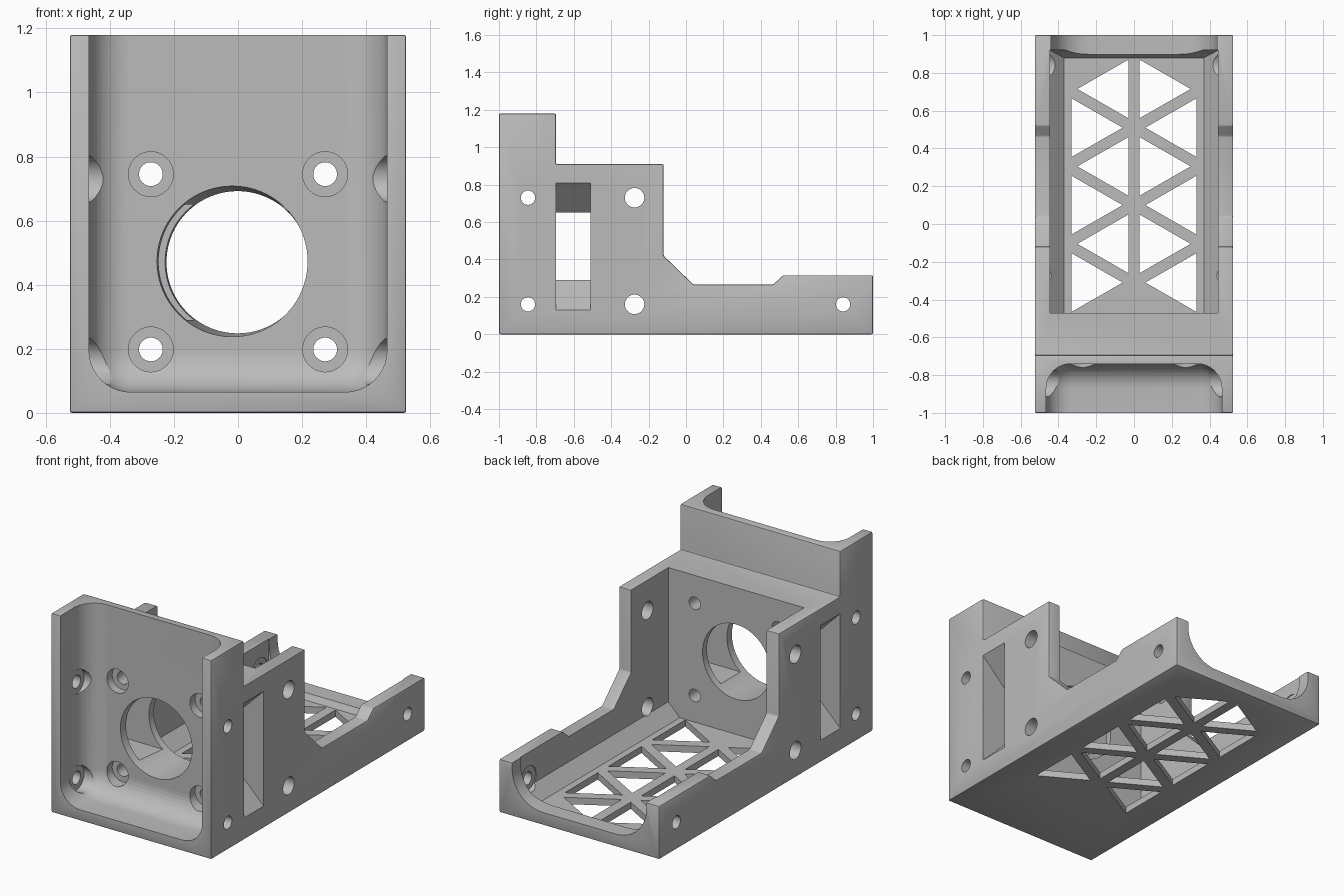
import bpy, bmesh, math

cube = bpy.data.objects.get("Cube")
if cube:
    bpy.data.objects.remove(cube, do_unlink=True)

grey = bpy.data.materials.new("plain_grey")
grey.use_nodes = True
grey.diffuse_color = (0.5, 0.5, 0.5, 1)
grey.node_tree.nodes["Principled BSDF"].inputs["Base Color"].default_value = (0.5, 0.5, 0.5, 1)


def loft(name, rings, bevel=0.0, segments=2):
    """Closed solid skinned through rings of matching points."""
    bm = bmesh.new()
    loops = [[bm.verts.new(p) for p in ring] for ring in rings]
    n = len(loops[0])
    for a, b in zip(loops, loops[1:]):
        for i in range(n):
            j = (i + 1) % n
            bm.faces.new((a[i], a[j], b[j], b[i]))
    bm.faces.new(loops[0][::-1])
    bm.faces.new(loops[-1])
    bmesh.ops.recalc_face_normals(bm, faces=bm.faces[:])
    if bevel:
        bmesh.ops.bevel(bm, geom=bm.edges[:], offset=bevel, segments=segments,
                        profile=0.5, affect='EDGES', clamp_overlap=True)
        bmesh.ops.recalc_face_normals(bm, faces=bm.faces[:])
    mesh = bpy.data.meshes.new(name)
    bm.to_mesh(mesh)
    bm.free()
    mesh.materials.append(grey)
    obj = bpy.data.objects.new(name, mesh)
    bpy.context.collection.objects.link(obj)
    return obj


def rect(x, y0, y1, z):
    return [(-x, y0, z), (x, y0, z), (x, y1, z), (-x, y1, z)]


def circle(axis, along, u, v, r, n=48):
    pts = []
    for i in range(n):
        t = 2 * math.pi * i / n
        a, b = u + r * math.cos(t), v + r * math.sin(t)
        pts.append((along, a, b) if axis == 'x' else (a, along, b))
    return pts


def cut(cutter):
    """Subtract a cutter from the body and discard it."""
    cutter.hide_render = True
    mod = body.modifiers.new("cut", 'BOOLEAN')
    mod.operation = 'DIFFERENCE'
    mod.solver = 'EXACT'
    mod.object = cutter
    bpy.ops.object.modifier_apply(modifier=mod.name)
    bpy.data.objects.remove(cutter, do_unlink=True)


def drill(axis, u, v, r, start, end):
    cut(loft("drill", [circle(axis, start, u, v, r), circle(axis, end, u, v, r)]))


# Body: stepped side profile extruded across the width
HALF = 0.525
profile = [(-1, 0), (1, 0), (1, 0.315), (0.52, 0.315), (0.465, 0.265), (0.04, 0.265),
           (-0.12, 0.42), (-0.12, 0.91), (-0.695, 0.91), (-0.695, 1.18), (-1, 1.18)]
body = loft("bracket_body", [[(x, y, z) for y, z in profile] for x in (-HALF, HALF)], bevel=0.007)
bpy.ops.object.select_all(action='DESELECT')
bpy.context.view_layer.objects.active = body
body.select_set(True)

# Front pocket with filleted inner corners, open to the front and top
cut(loft("front_pocket", [rect(0.465, -1.5, -0.74, 0.065), rect(0.465, -1.5, -0.74, 1.6)],
         bevel=0.13, segments=10))

# Rear tray with sloped lower edges
cut(loft("rear_tray", [rect(0.37, -0.47, 0.88, 0.04), rect(0.445, -0.47, 0.92, 0.115),
                       rect(0.445, -0.47, 0.92, 1.5)]))

# Rounded opening in the rear end wall
cut(loft("rear_opening", [rect(0.44, 0.5, 1.5, 0.075), rect(0.44, 0.5, 1.5, 1.0)],
         bevel=0.2, segments=12))

# Large bore, slightly skewed through the mounting wall
cut(loft("bore", [circle('y', -0.76, -0.019, 0.473, 0.236, 80),
                  circle('y', -0.45, 0, 0.47, 0.221, 80)]))

# Cross slot through the mounting wall, flared at both sides
slot = []
for x, half in ((-0.535, 0.35), (-0.365, 0.18), (0.365, 0.18), (0.535, 0.35)):
    slot.append([(x, -0.695, 0.47 - half), (x, -0.51, 0.47 - half),
                 (x, -0.51, 0.47 + half), (x, -0.695, 0.47 + half)])
cut(loft("cross_slot", slot))

# Mounting screw holes with counterbores
for x in (-0.272, 0.272):
    for z in (0.198, 0.745):
        drill('y', x, z, 0.037, -0.9, -0.4)
        drill('y', x, z, 0.07, -0.9, -0.69)

# Side holes, with head recesses on the inside
for y, z, r in ((-0.845, 0.16, 0.038), (-0.845, 0.73, 0.038), (-0.275, 0.16, 0.052),
                (-0.275, 0.73, 0.052), (0.84, 0.16, 0.038)):
    drill('x', y, z, r, -0.7, 0.7)
    if r < 0.05:
        wall = 0.468 if y < 0 else 0.45
        drill('x', y, z, 0.072, -wall, wall)

# Triangular lattice openings in the tray floor
for side in (-1, 1):
    for row in range(3):
        y = 0.715 - 0.41 * row
        for base, tip, yc in ((0.03, 0.3, y), (0.33, 0.06, y - 0.205)):
            tri = [(side * base, yc - 0.155), (side * base, yc + 0.155), (side * tip, yc)]
            cut(loft("lattice_opening", [[(a, b, z) for a, b in tri] for z in (-0.1, 0.1)]))

bpy.ops.object.shade_smooth_by_angle(angle=math.radians(30))
